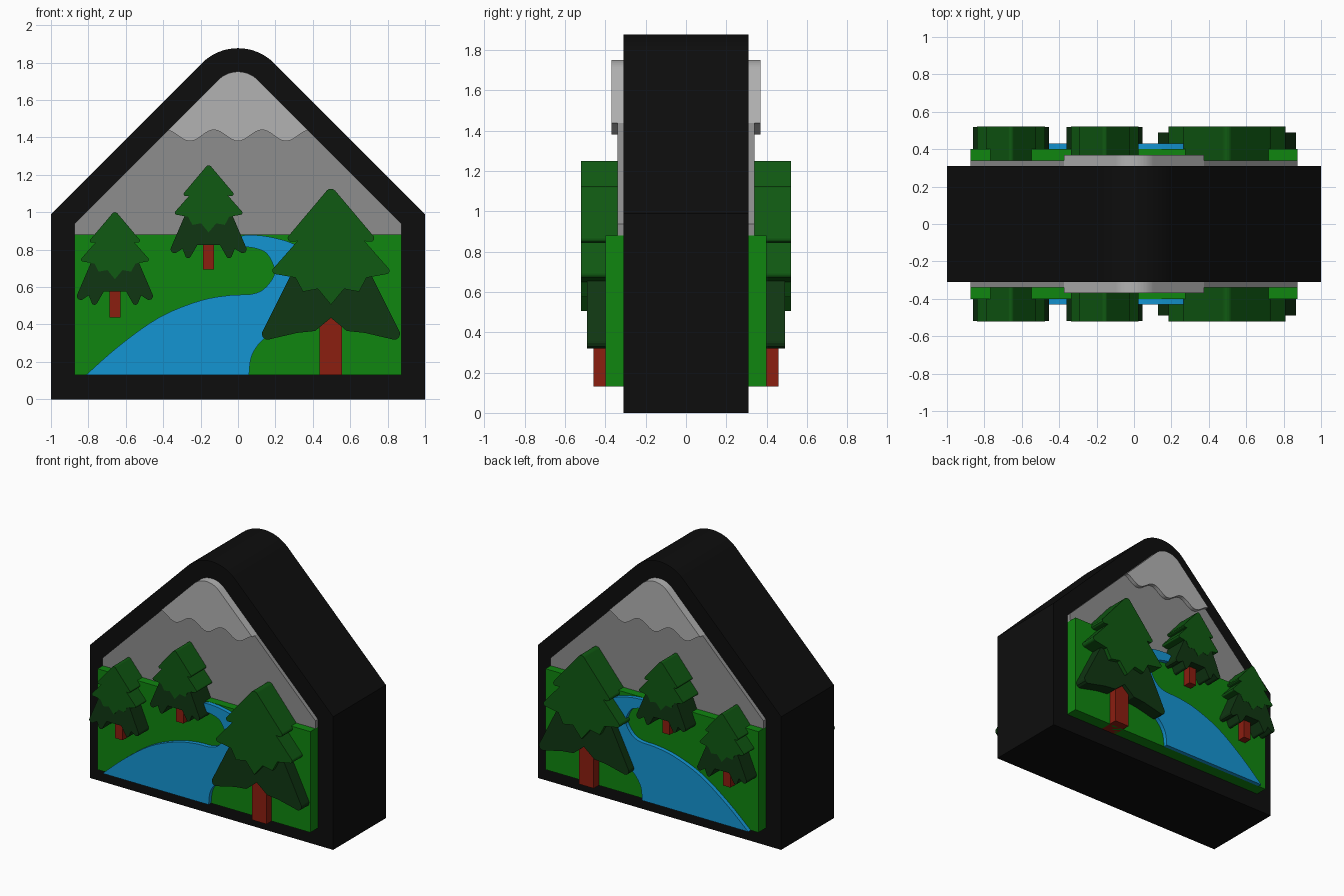
import bpy, bmesh, math
from mathutils import Vector

if "Cube" in bpy.data.objects:
    bpy.data.objects.remove(bpy.data.objects["Cube"])


def material(name, rgb):
    m = bpy.data.materials.new(name)
    m.diffuse_color = (*rgb, 1)
    m.use_nodes = True
    m.node_tree.nodes["Principled BSDF"].inputs["Base Color"].default_value = m.diffuse_color
    return m


BLACK = material("black", (0.004, 0.004, 0.004))
ROCK = material("rock grey", (0.27, 0.27, 0.27))
SNOW = material("snow grey", (0.45, 0.45, 0.45))
GRASS = material("grass green", (0.005, 0.24, 0.005))
BLUE = material("water blue", (0.007, 0.30, 0.65))
LEAF = material("leaf green", (0.005, 0.10, 0.006))
SHADE = material("dark leaf green", (0.005, 0.037, 0.006))
BARK = material("bark red", (0.26, 0.013, 0.005))


def rounded(pts, n=6):
    """Closed outline from (x, z, radius) corners; each radius becomes an arc."""
    out = []
    for i, (x, z, r) in enumerate(pts):
        p = Vector((x, z))
        if r == 0:
            out.append(p)
            continue
        a = Vector(pts[i - 1][:2]) - p
        b = Vector(pts[(i + 1) % len(pts)][:2]) - p
        half = a.angle(b) / 2
        a.normalize()
        b.normalize()
        t = r / math.tan(half)
        c = p + (a + b).normalized() * r / math.sin(half)
        d1, d2 = p + a * t - c, p + b * t - c
        out += [c + d1.lerp(d2, k / n).normalized() * r for k in range(n + 1)]
    return out


def spline(pts, n=4):
    """Smooth open curve through the points."""
    p = [Vector(q) for q in [pts[0]] + pts + [pts[-1]]]
    out = []
    for i in range(1, len(p) - 2):
        a, b, c, d = p[i - 1:i + 3]
        for k in range(n):
            t = k / n
            out.append(0.5 * (2 * b + (c - a) * t + (2 * a - 5 * b + 4 * c - d) * t * t
                              + (3 * b - a - 3 * c + d) * t ** 3))
    return out + [p[-1]]


def slab(name, outline, y0, y1, mat, mirror=True):
    """Extrude an x-z outline from depth y0 to y1, repeated on the back."""
    bm = bmesh.new()
    face = bm.faces.new([bm.verts.new((x, y0, z)) for x, z in outline])
    ext = bmesh.ops.extrude_face_region(bm, geom=[face])["geom"]
    bmesh.ops.translate(bm, vec=(0, y1 - y0, 0),
                        verts=[v for v in ext if isinstance(v, bmesh.types.BMVert)])
    bmesh.ops.recalc_face_normals(bm, faces=bm.faces)
    me = bpy.data.meshes.new(name)
    bm.to_mesh(me)
    bm.free()
    me.materials.append(mat)
    ob = bpy.data.objects.new(name, me)
    bpy.context.collection.objects.link(ob)
    if mirror:
        mod = ob.modifiers.new("back side", 'MIRROR')
        mod.use_axis = (False, True, False)
        mod.use_mirror_merge = False
    return ob


# Frame block with rounded peak
frame = slab("frame", rounded([(-1, 0, 0), (1, 0, 0), (1, 0.99, 0), (0, 1.99, 0.273),
                               (-1, 0.99, 0)], 20), -0.31, 0.31, BLACK, False)

# Mountain and snow cap share a wavy border
W, PEAK = 0.375, 1.813
wave = [(x, 1.41 - 0.03 * math.cos(2 * math.pi * x / 0.257))
        for x in (-W + 2 * W * k / 48 for k in range(49))]
wave[0], wave[-1] = (-W, PEAK - W), (W, PEAK - W)
slab("mountain", [(0.875, 0.88), (0.875, 0.938)] + wave[::-1] +
     [(-0.875, 0.938), (-0.875, 0.88)], -0.30, -0.34, ROCK)
peak = rounded([(W, PEAK - W, 0), (0, PEAK, 0.148), (-W, PEAK - W, 0)], 16)
slab("snow_cap", [Vector(p) for p in wave] + peak[1:-1], -0.30, -0.37, SNOW)

# Meadow and river
slab("meadow", [(-0.875, 0.13), (0.875, 0.13), (0.875, 0.88), (-0.875, 0.88)],
     -0.30, -0.40, GRASS)
left_bank = [(-.813, .13), (-.63, .29), (-.417, .44), (-.203, .527), (-.043, .556),
             (.064, .561), (.134, .586), (.187, .65), (.193, .703), (.155, .778),
             (.10, .805), (.037, .815), (-.05, .82)]
right_bank = [(-.02, .86), (.04, .878), (.10, .877), (.17, .868), (.27, .842),
              (.35, .80), (.41, .73), (.41, .64), (.35, .50), (.25, .40), (.16, .34),
              (.107, .29), (.07, .222), (.059, .13)]
slab("river", spline(left_bank) + spline(right_bank), -0.40, -0.43, BLUE)

# Tree half outlines (x, z below the tip, corner radius)
CROWN = [(0, .017, .03), (.255, -.285, .018), (.18, -.28, 0), (.33, -.45, .018),
         (.19, -.475, 0), (.15, -.55, 0), (.07, -.535, 0), (0, -.62, 0)]
BIG_SKIRT = [(0, -.35, 0), (.19, -.41, 0), (.395, -.82, .03), (.18, -.77, 0),
             (.085, -.76, 0), (0, -.69, 0)]
SMALL_SKIRT = [(0, -.2, 0), (.12, -.25, 0), (.228, -.502, .02), (.14, -.445, 0),
               (.112, -.515, .015), (.06, -.425, 0), (0, -.425, 0)]


def tree(name, cx, top, scale, skirt, skirt_y, trunk_w, trunk_z0, trunk_z1):
    def full(half, s=1):
        pts = half + [(-x, z, r) for x, z, r in half[-2:0:-1]]
        return rounded([(cx + x * s, top + z * s, r * s) for x, z, r in pts])
    slab(name + "_crown", full(CROWN, scale), -0.31, -0.52, LEAF)
    slab(name + "_skirt", full(skirt), -0.31, -skirt_y, SHADE)
    slab(name + "_trunk", [(cx - trunk_w, trunk_z0), (cx + trunk_w, trunk_z0),
                           (cx + trunk_w, trunk_z1), (cx - trunk_w, trunk_z1)],
         -0.31, -0.46, BARK)


tree("big_tree", 0.497, 1.125, 1, BIG_SKIRT, 0.49, 0.06, 0.13, 0.5)
tree("middle_tree", -0.157, 1.25, 0.578, SMALL_SKIRT, 0.518, 0.03, 0.695, 0.85)
tree("left_tree", -0.658, 1.0, 0.578, SMALL_SKIRT, 0.518, 0.03, 0.437, 0.6)

# Smooth the frame's rounded peak
bpy.context.view_layer.objects.active = frame
frame.select_set(True)
bpy.ops.object.shade_smooth_by_angle(angle=math.radians(20))
